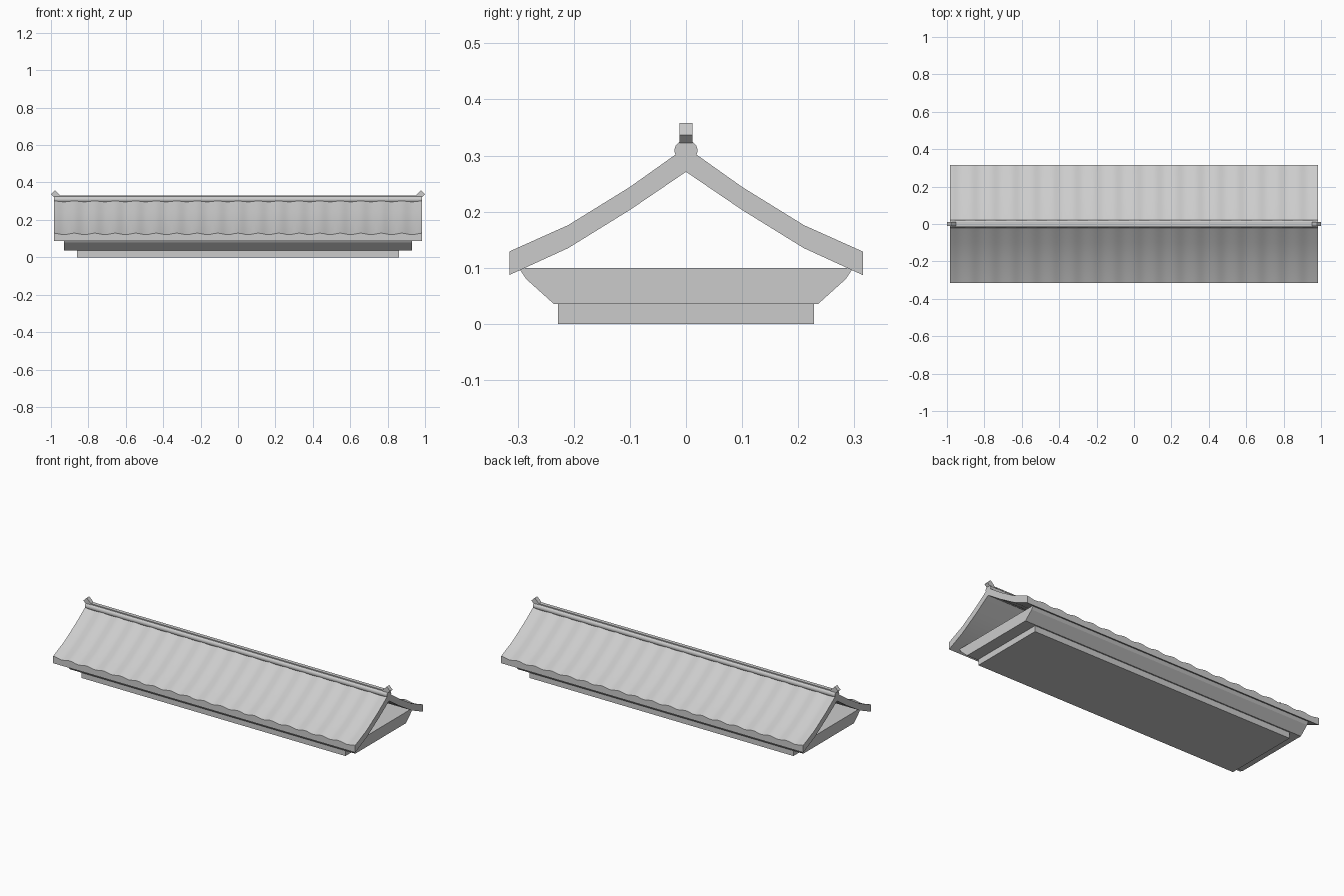
import bpy, bmesh, math

cube = bpy.data.objects.get("Cube")
if cube:
    bpy.data.objects.remove(cube)

grey = bpy.data.materials.new("light grey")
grey.use_nodes = True
colour = (0.6, 0.6, 0.6, 1)
grey.diffuse_color = colour
grey.node_tree.nodes["Principled BSDF"].inputs["Base Color"].default_value = colour


def extrude_x(name, profile, xs, lift=None):
    """Sweep a closed (y, z) profile along x; lift(i, x) shifts point i in z."""
    bm = bmesh.new()
    rings = [[bm.verts.new((x, y, z + (lift(i, x) if lift else 0)))
              for i, (y, z) in enumerate(profile)] for x in xs]
    n = len(profile)
    for a, b in zip(rings, rings[1:]):
        for i in range(n):
            j = (i + 1) % n
            bm.faces.new((a[i], a[j], b[j], b[i]))
    bm.faces.new(rings[0])
    bm.faces.new(rings[-1])
    bmesh.ops.recalc_face_normals(bm, faces=bm.faces)
    mesh = bpy.data.meshes.new(name)
    bm.to_mesh(mesh)
    bm.free()
    mesh.materials.append(grey)
    obj = bpy.data.objects.new(name, mesh)
    bpy.context.collection.objects.link(obj)
    return obj


def mirrored(half):
    """Complete an open half profile (outer end last) across y = 0."""
    return [(-y, z) for y, z in reversed(half)] + [p for p in half if p[0] > 0]


def smooth(obj, angle):
    bpy.ops.object.select_all(action='DESELECT')
    obj.select_set(True)
    bpy.context.view_layer.objects.active = obj
    bpy.ops.object.shade_smooth_by_angle(angle=math.radians(angle))


# Base slab and flared cornice
extrude_x("base_slab", [(-0.228, 0), (0.228, 0), (0.228, 0.036), (-0.228, 0.036)],
          (-0.86, 0.86))
side = [(0.235, 0.035), (0.285, 0.08), (0.298, 0.1)]
extrude_x("cornice", [(-y, z) for y, z in side] + side[::-1], (-0.93, 0.93))

# Curved roof with a corrugated top and plain underside
top = mirrored([(0, 0.315), (0.1, 0.244), (0.21, 0.176), (0.315, 0.129)])
under = mirrored([(0, 0.271), (0.1, 0.203), (0.21, 0.135), (0.315, 0.087)])
half_length, waves, steps = 0.985, 18, 10


def corrugation(i, x):
    if i >= len(top):
        return 0
    phase = (x + half_length) / (2 * half_length) * waves * math.tau
    return 0.004 * (math.cos(phase) - 1)


count = waves * steps
xs = [-half_length + 2 * half_length * k / count for k in range(count + 1)]
smooth(extrude_x("roof", top + under[::-1], xs, corrugation), 25)

# Ridge tile with a square capping bar
ring = [(0.021 * math.cos(math.tau * k / 12), 0.309 + 0.019 * math.sin(math.tau * k / 12))
        for k in range(12)]
smooth(extrude_x("ridge_tile", ring, (-half_length, half_length)), 35)
extrude_x("ridge_cap", [(-0.011, 0.315), (0.011, 0.315), (0.011, 0.331), (-0.011, 0.331)],
          (-half_length, half_length))

# Tilted finial blocks at both ridge ends
for name, s in (("left_finial", 1), ("right_finial", -1)):
    block = extrude_x(name, [(-0.012, -0.015), (0.012, -0.015), (0.012, 0.015), (-0.012, 0.015)],
                      (-0.022, 0.022))
    block.location = (s * 0.9735, 0, 0.332)
    block.rotation_euler.y = -s * math.pi / 4
